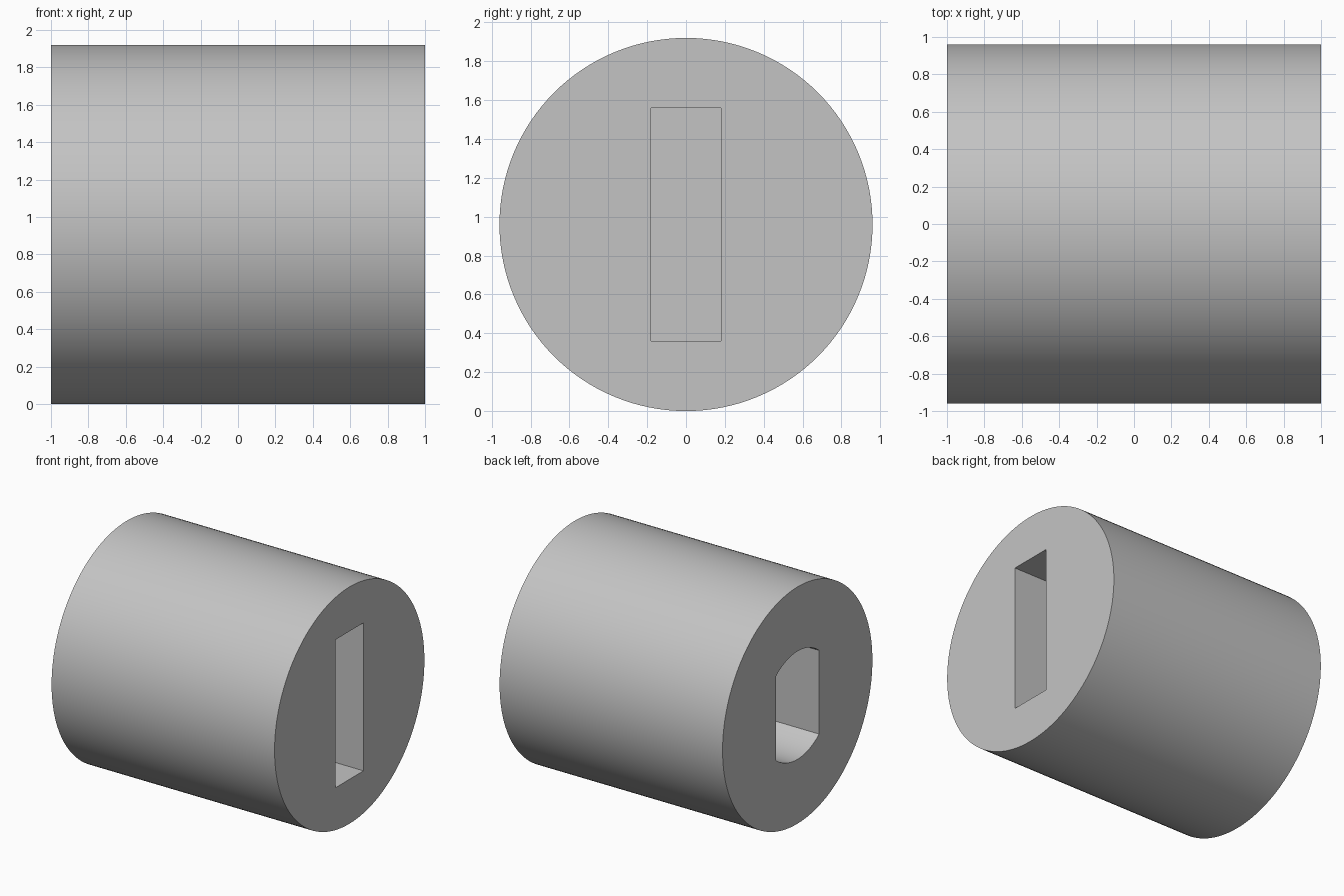
import bpy
import math
from mathutils import Matrix

if "Cube" in bpy.data.objects:
    bpy.data.objects.remove(bpy.data.objects["Cube"], do_unlink=True)

LENGTH, RADIUS = 2.0, 0.96
SLOT_WIDTH, SLOT_HEIGHT, SLOT_DEPTH = 0.36, 1.2, 0.9
BORE_RADIUS, BORE_FLAT, BORE_DEPTH = 0.438, 0.277, 0.9

grey = bpy.data.materials.new("light grey")
grey.use_nodes = True
colour = (0.55, 0.55, 0.55, 1)
grey.diffuse_color = colour
grey.node_tree.nodes["Principled BSDF"].inputs["Base Color"].default_value = colour


def rod(name, radius, length, x, sides):
    """Cylinder lying along x, centred at height RADIUS."""
    bpy.ops.mesh.primitive_cylinder_add(vertices=sides, radius=radius, depth=length)
    obj = bpy.context.object
    obj.name = name
    obj.data.transform(Matrix.Translation((x, 0, RADIUS)) @ Matrix.Rotation(math.pi / 2, 4, "Y"))
    obj.data.materials.append(grey)
    return obj


def box(name, size, x):
    bpy.ops.mesh.primitive_cube_add(size=1)
    obj = bpy.context.object
    obj.name = name
    obj.data.transform(Matrix.Translation((x, 0, RADIUS)) @ Matrix.Diagonal((*size, 1)))
    obj.data.materials.append(grey)
    return obj


def apply_boolean(target, cutter, operation):
    """Combine the two solids and discard the helper."""
    cutter.hide_render = True
    mod = target.modifiers.new(operation.title(), "BOOLEAN")
    mod.operation, mod.object, mod.solver = operation, cutter, "EXACT"
    bpy.context.view_layer.objects.active = target
    bpy.ops.object.modifier_apply(modifier=mod.name)
    bpy.data.objects.remove(cutter, do_unlink=True)


# Main body
body = rod("coupling_body", RADIUS, LENGTH, 0, 128)

# Rectangular slot in the left end (cutter overshoots the end face)
slot = box("slot_cutter", (2 * SLOT_DEPTH, SLOT_WIDTH, SLOT_HEIGHT), LENGTH / 2)
apply_boolean(body, slot, "DIFFERENCE")

# Round bore with two flats in the right end
bore = rod("bore_cutter", BORE_RADIUS, 2 * BORE_DEPTH, -LENGTH / 2, 96)
flats = box("bore_flats", (3 * BORE_DEPTH, 2 * BORE_FLAT, 2), -LENGTH / 2)
apply_boolean(bore, flats, "INTERSECT")
apply_boolean(body, bore, "DIFFERENCE")

# Smooth curved walls, sharp rims
bpy.ops.object.select_all(action="DESELECT")
body.select_set(True)
bpy.context.view_layer.objects.active = body
bpy.ops.object.shade_smooth_by_angle(angle=math.radians(30))
